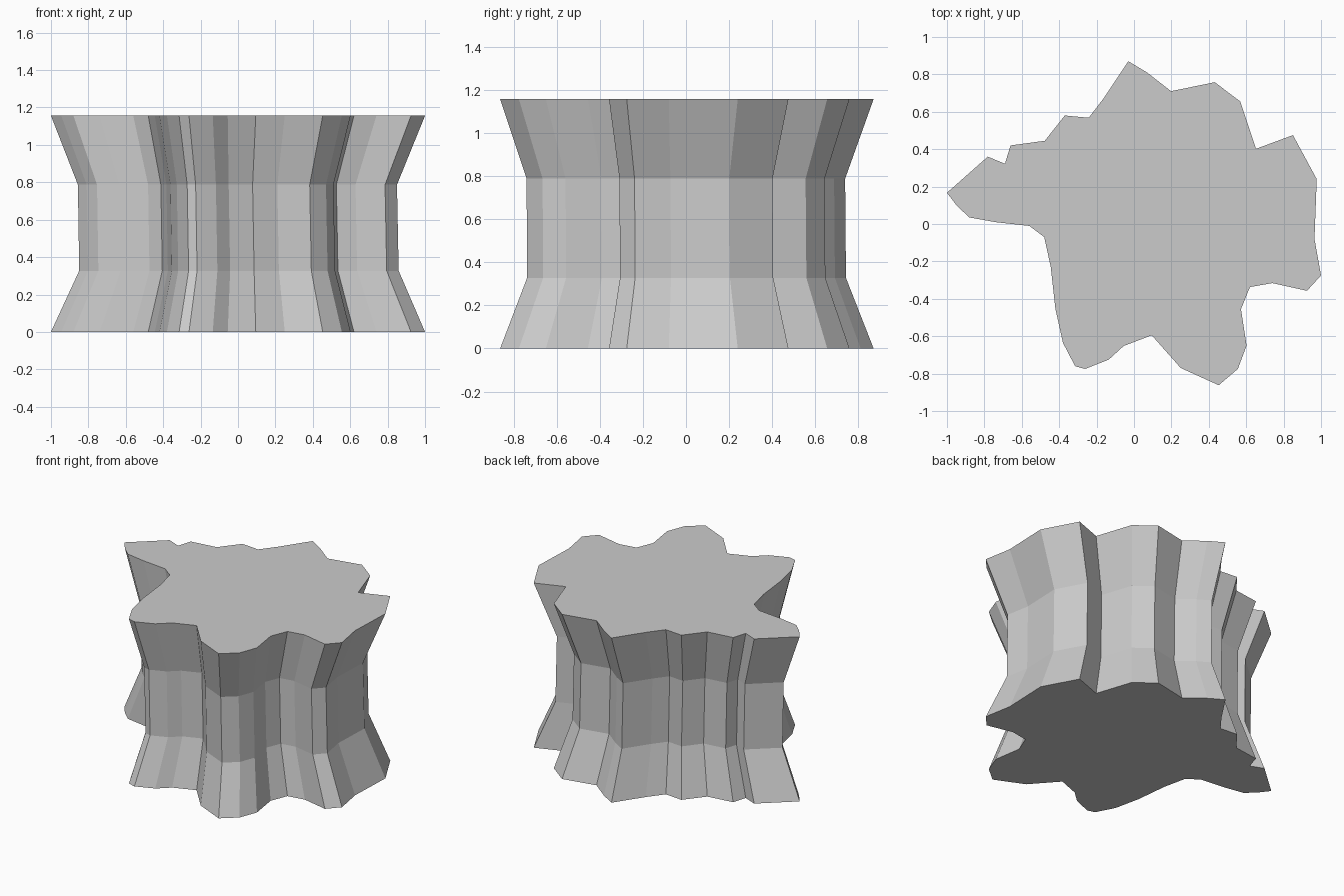
import bpy, bmesh

# Irregular outline seen from the top
OUTLINE = [
    (-1.0, .167), (-.945, .095), (-.88, .035), (-.74, .01), (-.56, -.01),
    (-.48, -.07), (-.445, -.23), (-.42, -.455), (-.38, -.635), (-.315, -.76),
    (-.262, -.775), (-.135, -.725), (-.055, -.652), (.095, -.595), (.25, -.77),
    (.453, -.862), (.555, -.775), (.602, -.65), (.572, -.455), (.62, -.337),
    (.74, -.316), (.925, -.357), (1.0, -.275), (.965, -.08), (.977, .24),
    (.85, .475), (.652, .402), (.568, .655), (.432, .758), (.198, .71),
    (.07, .81), (-.03, .87), (-.10, .765), (-.16, .675), (-.242, .568),
    (-.37, .58), (-.477, .445), (-.66, .42), (-.69, .322), (-.782, .36),
]

# Level: height, outline scale, small x and y drift
LEVELS = [(0, 1, 0, 0), (.327, .854, .005, -.001),
          (.787, .853, -.003, -.004), (1.156, 1, 0, 0)]

# Waisted column lofted through the levels
bm = bmesh.new()
rings = [[bm.verts.new((x * s + dx, y * s + dy, z)) for x, y in OUTLINE]
         for z, s, dx, dy in LEVELS]
for low, high in zip(rings, rings[1:]):
    for i in range(len(low)):
        j = (i + 1) % len(low)
        bm.faces.new((low[i], low[j], high[j], high[i]))

# Flat caps
bm.faces.new(rings[0][::-1])
bm.faces.new(rings[-1])
bmesh.ops.recalc_face_normals(bm, faces=bm.faces)

mesh = bpy.data.meshes.new("waisted_column")
bm.to_mesh(mesh)
bm.free()
bpy.context.collection.objects.link(bpy.data.objects.new("waisted_column", mesh))
